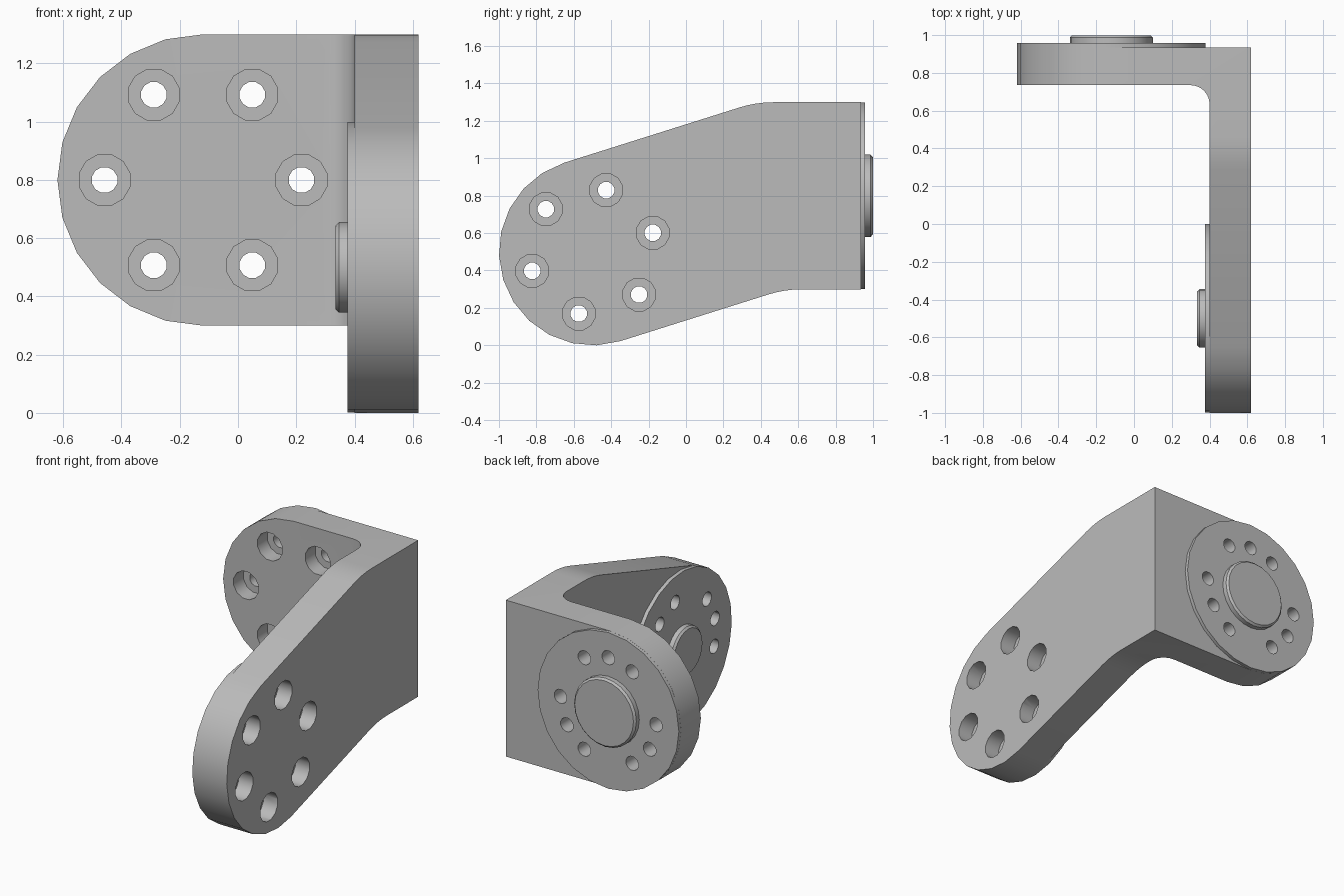
import bpy, bmesh
from math import sin, cos, tan, radians, pi

cube = bpy.data.objects.get("Cube")
if cube:
    bpy.data.objects.remove(cube)

grey = bpy.data.materials.new("plain_grey")
grey.use_nodes = True
colour = (0.5, 0.5, 0.5, 1)
grey.diffuse_color = colour
grey.node_tree.nodes["Principled BSDF"].inputs["Base Color"].default_value = colour


def arc(centre, r, start, end, steps):
    """Points along an arc, angles in degrees."""
    angles = [radians(start + (end - start) * i / steps) for i in range(steps + 1)]
    return [(centre[0] + r * cos(a), centre[1] + r * sin(a)) for a in angles]


def prism(name, pts, axis, lo, hi):
    """Extrude a flat outline along an axis from lo to hi."""
    place = {"x": lambda p, d: (d, p[0], p[1]),
             "y": lambda p, d: (p[0], d, p[1]),
             "z": lambda p, d: (p[0], p[1], d)}[axis]
    bm = bmesh.new()
    a = [bm.verts.new(place(p, lo)) for p in pts]
    b = [bm.verts.new(place(p, hi)) for p in pts]
    bm.faces.new(a)
    bm.faces.new(b[::-1])
    for i in range(len(pts)):
        j = (i + 1) % len(pts)
        bm.faces.new((a[i], b[i], b[j], a[j]))
    bmesh.ops.recalc_face_normals(bm, faces=bm.faces)
    mesh = bpy.data.meshes.new(name)
    bm.to_mesh(mesh)
    bm.free()
    mesh.materials.append(grey)
    ob = bpy.data.objects.new(name, mesh)
    bpy.context.collection.objects.link(ob)
    return ob


def cylinder(name, centre, r, axis, d0, d1, sides, phase=0):
    pts = arc(centre, r, phase, phase + 360, sides)[:-1]
    return prism(name, pts, axis, min(d0, d1), max(d0, d1))


def apply_modifier(ob, mod):
    bpy.context.view_layer.objects.active = ob
    bpy.ops.object.modifier_apply(modifier=mod.name)


def combine(ob, tool, operation):
    mod = ob.modifiers.new("combine", "BOOLEAN")
    mod.operation = operation
    mod.solver = "EXACT"
    mod.object = tool
    apply_modifier(ob, mod)
    bpy.data.objects.remove(tool)


# L-shaped body with a filleted inner corner
body_outline = [(-0.7, 0.735)] + arc((0.3, 0.635), 0.1, 90, 0, 6)
body_outline += [(0.4, -1.1), (0.62, -1.1), (0.62, 0.935), (-0.7, 0.935)]
bracket = prism("bracket", body_outline, "z", -0.1, 1.4)

# Side silhouette: round nose tilted down, blending into the square corner
tilt = 17.5
nose = (-0.5, 0.5)
bend = 0.6
shift = bend * tan(radians(tilt / 2))
slope = tan(radians(tilt))
s, c = sin(radians(tilt)), cos(radians(tilt))
top_y = nose[0] - 0.5 * s + (1.3 - nose[1] - 0.5 * c) / slope
low_y = nose[0] + 0.5 * s + (0.3 - nose[1] + 0.5 * c) / slope
side = arc(nose, 0.5, 90 + tilt, 270 + tilt, 12)
side += arc((low_y + shift, 0.3 - bend), bend, 90 + tilt, 90, 4)
side += [(1.1, 0.3), (1.1, 1.3)]
side += arc((top_y + shift, 1.3 - bend), bend, 90, 90 + tilt, 4)
combine(bracket, prism("side_shape", side, "x", -1, 1), "INTERSECT")

# Rounded free end of the back plate
hub = (-0.12, 0.8)
end = arc(hub, 0.5, 90, 270, 12)
end += [(hub[0], -0.2), (0.8, -0.2), (0.8, 1.5), (hub[0], 1.5)]
combine(bracket, prism("end_shape", end, "y", -1.2, 1.2), "INTERSECT")


def flange(axis, centre, phase, top, far, disc_r):
    """Raised pad, centre disc and bolt circle; top is the pad face, far the opposite face."""
    out = 1 if top > far else -1
    pad = cylinder("pad", centre, 0.4995, axis, top - out * 0.1, top, 24, 90 + phase)
    combine(bracket, pad, "UNION")

    disc = cylinder("disc", centre, disc_r, axis, top - out * 0.03, top + out * 0.042, 24)
    bevel = disc.modifiers.new("chamfer", "BEVEL")
    bevel.width = 0.012
    bevel.limit_method = "ANGLE"
    apply_modifier(disc, bevel)
    combine(bracket, disc, "UNION")

    def drill(angle, r, d0, d1):
        spot = arc(centre, 0.338, angle, angle, 1)[0]
        combine(bracket, cylinder("drill", spot, r, axis, d0, d1, 12, 15), "DIFFERENCE")

    # Six counterbored through holes
    for i in range(6):
        drill(phase + 60 * i, 0.09, far - out * 0.15, far + out * 0.1)
        drill(phase + 60 * i, 0.045, far + out * 0.05, top + out * 0.02)
    # Three blind pin holes
    for i in range(3):
        drill(phase + 30 + 120 * i + (60 if axis == "y" else 0), 0.045,
              top - out * 0.12, top + out * 0.02)


flange("y", hub, 0, 0.957, 0.735, 0.22)
flange("x", nose, tilt, 0.376, 0.62, 0.155)

# Rest the part on the ground and shade the curves smoothly
low = min(v.co.z for v in bracket.data.vertices)
for v in bracket.data.vertices:
    v.co.z -= low
bpy.ops.object.select_all(action="DESELECT")
bracket.select_set(True)
bpy.context.view_layer.objects.active = bracket
bpy.ops.object.shade_smooth_by_angle(angle=radians(32))
